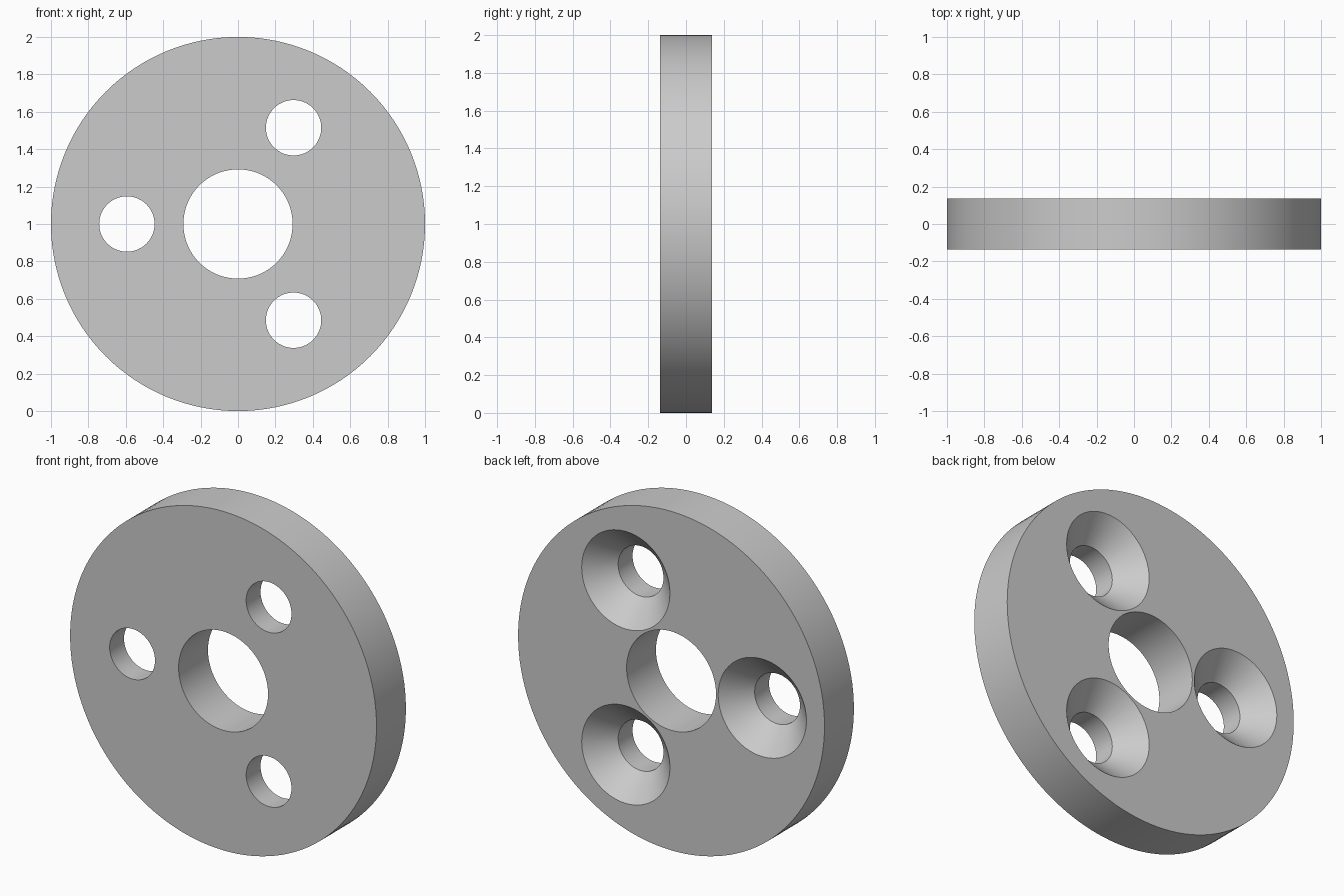
import bpy
import bmesh
from math import cos, sin, pi, radians
from mathutils import Vector, Matrix

if "Cube" in bpy.data.objects:
    bpy.data.objects.remove(bpy.data.objects["Cube"], do_unlink=True)

HALF = 0.137          # half the disc thickness
OVER = 0.03           # cutter overshoot
HUB_Z = 1.0
BORE_R = 0.292
BOLT_R = 0.148
BOLT_CIRCLE = 0.594
SINK_DEPTH = 0.14     # 45 degree countersink

grey = bpy.data.materials.new("light grey")
grey.use_nodes = True
color = (0.6, 0.6, 0.6, 1)
grey.diffuse_color = color
grey.node_tree.nodes["Principled BSDF"].inputs["Base Color"].default_value = color


def turned(name, profile, center, segments):
    """Closed solid turned around the y axis from (radius, y) points."""
    bm = bmesh.new()
    rings = []
    for r, y in profile:
        rings.append([bm.verts.new((r * cos(2 * pi * i / segments), y,
                                    r * sin(2 * pi * i / segments)))
                      for i in range(segments)])
    for a, b in zip(rings, rings[1:]):
        for i in range(segments):
            j = (i + 1) % segments
            bm.faces.new((a[i], a[j], b[j], b[i]))
    bm.faces.new(rings[0])
    bm.faces.new(rings[-1])
    bmesh.ops.recalc_face_normals(bm, faces=bm.faces)
    mesh = bpy.data.meshes.new(name)
    bm.to_mesh(mesh)
    bm.free()
    mesh.materials.append(grey)
    obj = bpy.data.objects.new(name, mesh)
    obj.location = center
    bpy.context.collection.objects.link(obj)
    return obj


# Disc body
hub = Vector((0, 0, HUB_Z))
disc = turned("disc", [(1, -HALF), (1, HALF)], hub, 128)

# Central bore
cutters = [turned("bore_cutter", [(BORE_R, -HALF - OVER), (BORE_R, HALF + OVER)], hub, 96)]

# Three bolt holes, countersunk from the back
bolt_profile = [(BOLT_R, -HALF - OVER), (BOLT_R, HALF - SINK_DEPTH),
                (BOLT_R + SINK_DEPTH + OVER, HALF + OVER)]
for angle in (60, 180, 300):
    a = radians(angle)
    center = hub + BOLT_CIRCLE * Vector((cos(a), 0, sin(a)))
    cutters.append(turned("bolt_hole_cutter", bolt_profile, center, 64))

bpy.context.view_layer.objects.active = disc
disc.select_set(True)
for cutter in cutters:
    mod = disc.modifiers.new("hole", "BOOLEAN")
    mod.operation = "DIFFERENCE"
    mod.solver = "EXACT"
    mod.object = cutter
    bpy.ops.object.modifier_apply(modifier=mod.name)
    bpy.data.objects.remove(cutter, do_unlink=True)

bpy.ops.object.shade_smooth_by_angle(angle=radians(30))
